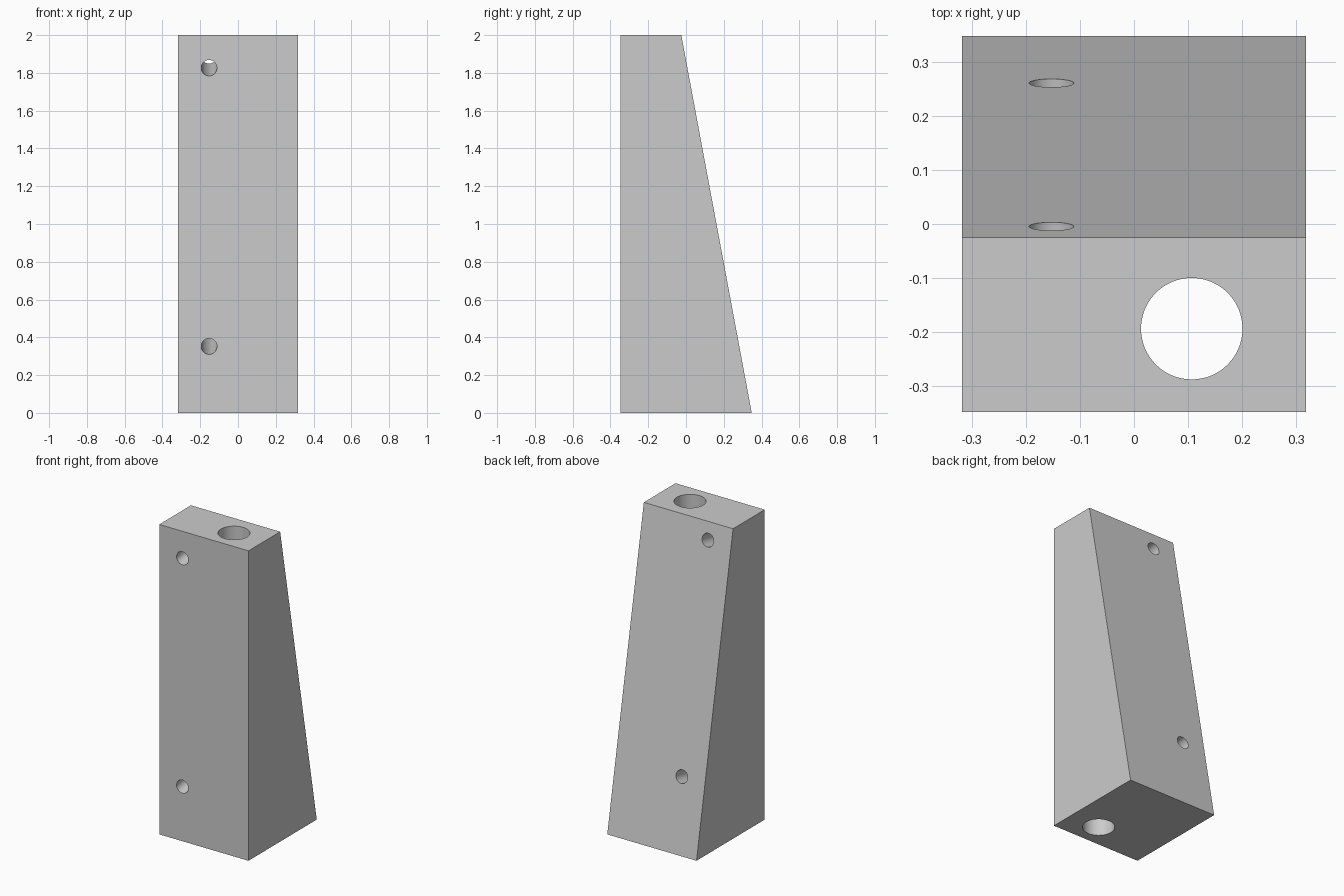
import bpy, bmesh, math
from mathutils import Vector

cube = bpy.data.objects.get("Cube")
if cube:
    bpy.data.objects.remove(cube, do_unlink=True)

WIDTH, FRONT, BACK, TOP_BACK, HEIGHT = 0.637, -0.348, 0.348, -0.025, 2.0

grey = bpy.data.materials.new("light_grey")
grey.use_nodes = True
colour = (0.6, 0.6, 0.6, 1)
grey.diffuse_color = colour
grey.node_tree.nodes["Principled BSDF"].inputs["Base Color"].default_value = colour


def add_object(name, bm):
    bmesh.ops.recalc_face_normals(bm, faces=bm.faces)
    mesh = bpy.data.meshes.new(name)
    bm.to_mesh(mesh)
    bm.free()
    mesh.materials.append(grey)
    obj = bpy.data.objects.new(name, mesh)
    bpy.context.collection.objects.link(obj)
    return obj


# Wedge block: side profile extruded across the width
bm = bmesh.new()
profile = [(FRONT, 0), (BACK, 0), (TOP_BACK, HEIGHT), (FRONT, HEIGHT)]
side = bm.faces.new([bm.verts.new((-WIDTH / 2, y, z)) for y, z in profile])
extruded = bmesh.ops.extrude_face_region(bm, geom=[side])["geom"]
bmesh.ops.translate(bm, vec=(WIDTH, 0, 0),
                    verts=[v for v in extruded if isinstance(v, bmesh.types.BMVert)])
block = add_object("wedge_block", bm)
bpy.context.view_layer.objects.active = block
block.select_set(True)


def drill(centre, axis, radius, length):
    """Cut a round through hole along the axis."""
    bm = bmesh.new()
    bmesh.ops.create_cone(bm, cap_ends=True, segments=64,
                          radius1=radius, radius2=radius, depth=length)
    cutter = add_object("hole_cutter", bm)
    cutter.hide_render = True
    cutter.location = centre
    cutter.rotation_euler = axis.to_track_quat("Z", "Y").to_euler()
    bpy.context.view_layer.update()
    cut = block.modifiers.new("hole", "BOOLEAN")
    cut.operation, cut.solver, cut.object = "DIFFERENCE", "EXACT", cutter
    bpy.ops.object.modifier_apply(modifier=cut.name)
    bpy.data.objects.remove(cutter, do_unlink=True)


# Large vertical bore
drill(Vector((0.107, -0.194, HEIGHT / 2)), Vector((0, 0, 1)), 0.094, 3)

# Two small holes square to the sloping back
slope_normal = Vector((0, HEIGHT, BACK - TOP_BACK)).normalized()
for z in (0.352, 1.826):
    drill(Vector((-0.153, FRONT, z)), slope_normal, 0.0415, 2)

bpy.ops.object.shade_smooth_by_angle(angle=math.radians(30))
